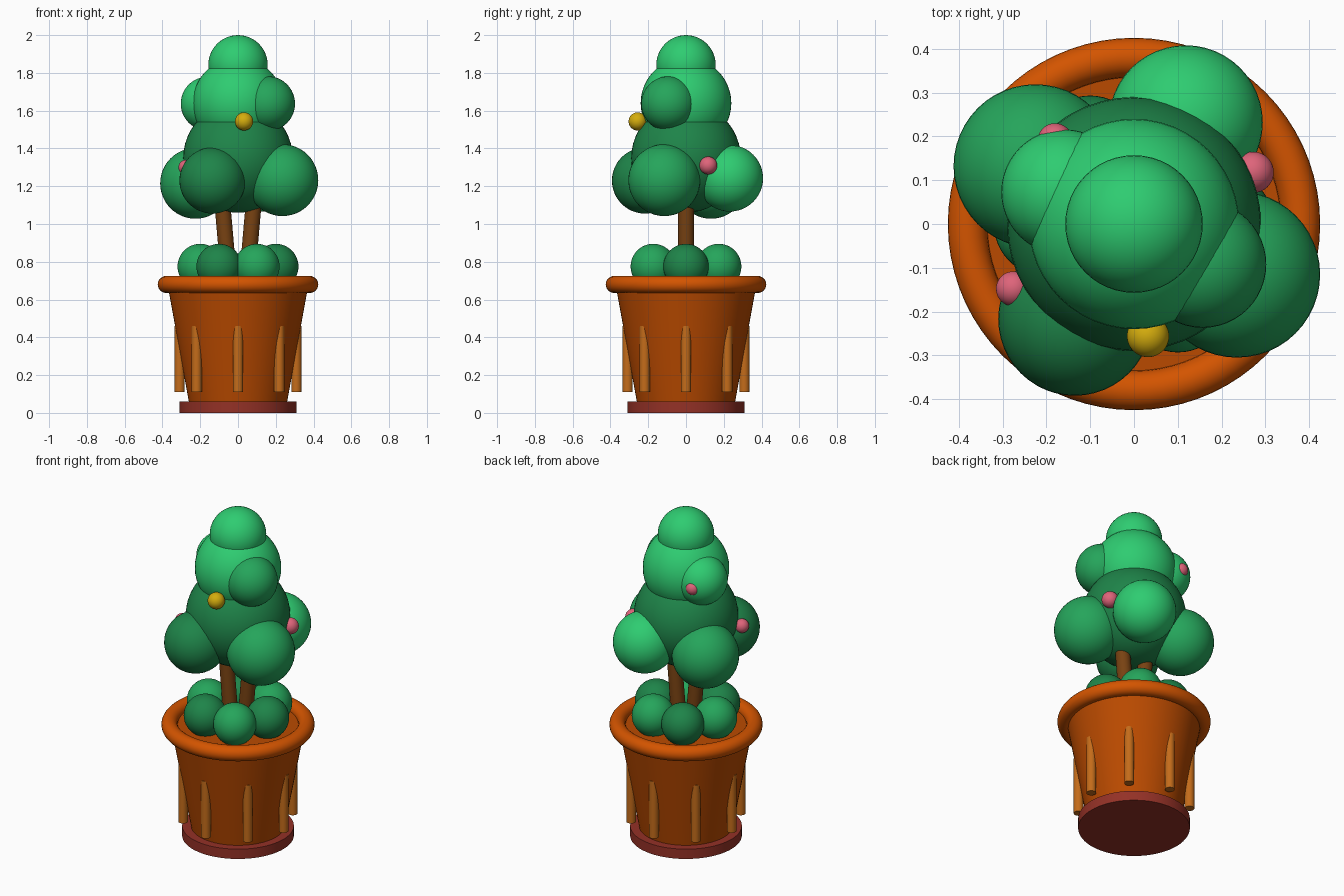
import bpy
from math import cos, sin, radians, pi
from mathutils import Vector

if "Cube" in bpy.data.objects:
    bpy.data.objects.remove(bpy.data.objects["Cube"], do_unlink=True)


def material(name, hex_code):
    """Flat material from an sRGB hex code, stored as linear values."""
    def linear(c):
        return c / 12.92 if c <= 0.04045 else ((c + 0.055) / 1.055) ** 2.4
    rgb = [linear(int(hex_code[i:i + 2], 16) / 255) for i in (0, 2, 4)]
    mat = bpy.data.materials.new(name)
    mat.use_nodes = True
    mat.diffuse_color = (*rgb, 1)
    mat.node_tree.nodes["Principled BSDF"].inputs["Base Color"].default_value = (*rgb, 1)
    return mat


dark = material("dark_leaf_green", "1E8449")
mid = material("mid_leaf_green", "25A55B")
light = material("light_leaf_green", "2ECC71")
terracotta = material("terracotta", "BA4A00")
rim_orange = material("rim_orange", "D35400")
saucer_red = material("saucer_red_brown", "943126")
bark = material("bark_brown", "784212")
ochre = material("ochre", "C46C1A")
yellow = material("berry_yellow", "D4AC0D")
pink = material("berry_pink", "DE647A")


def finish(name, mat):
    obj = bpy.context.object
    obj.name = name
    obj.data.materials.append(mat)
    bpy.ops.object.shade_smooth_by_angle(angle=radians(35))
    return obj


def ball(name, mat, x, y, z, r):
    bpy.ops.mesh.primitive_uv_sphere_add(segments=48, ring_count=24, radius=r, location=(x, y, z))
    return finish(name, mat)


def cone(name, mat, r_bottom, r_top, start, end, sides=64):
    """Capped cone or cylinder running between two points."""
    start, end = Vector(start), Vector(end)
    axis = end - start
    bpy.ops.mesh.primitive_cone_add(
        vertices=sides, radius1=r_bottom, radius2=r_top, depth=axis.length,
        location=(start + end) / 2, rotation=axis.to_track_quat("Z", "Y").to_euler())
    return finish(name, mat)


# Pot: saucer, tapered body and rounded rim
cone("saucer", saucer_red, 0.31, 0.31, (0, 0, 0), (0, 0, 0.06))
cone("pot_body", terracotta, 0.253, 0.373, (0, 0, 0.02), (0, 0, 0.68))
bpy.ops.mesh.primitive_torus_add(major_radius=0.38, minor_radius=0.045, major_segments=72,
                                 minor_segments=24, location=(0, 0, 0.68))
finish("pot_rim", rim_orange)

# Upright ribs that sink into the sloping pot wall
for i in range(8):
    a = i * pi / 4
    x, y = 0.309 * cos(a), 0.309 * sin(a)
    cone(f"pot_rib_{i + 1}", ochre, 0.027, 0.027, (x, y, 0.11), (x, y, 0.46), 24)

# Ring of low shrubs in the pot
for i in range(6):
    a = i * pi / 3
    ball(f"shrub_{i + 1}", mid if i % 2 else dark, 0.2 * cos(a), 0.2 * sin(a), 0.775, 0.12)

# Two trunks leaning apart
for side, name in ((1, "left_trunk"), (-1, "right_trunk")):
    cone(name, bark, 0.042, 0.042, (side * 0.04, 0, 0.62), (side * 0.095, 0, 1.25), 24)

# Crown: a stack of three, four low clumps, two high clumps
ball("crown_lower", dark, 0, 0, 1.35, 0.29)
ball("crown_middle", light, 0, 0, 1.64, 0.24)
ball("crown_top", light, 0, 0, 1.843, 0.157)
ball("clump_front_left", mid, 0.235, -0.115, 1.232, 0.19)
ball("clump_front_right", dark, -0.135, -0.217, 1.23, 0.175)
ball("clump_back_right", mid, -0.225, 0.132, 1.215, 0.187)
ball("clump_back_left", light, 0.118, 0.232, 1.242, 0.176)
ball("clump_high_right", light, -0.16, 0.073, 1.637, 0.143)
ball("clump_high_left", mid, 0.157, -0.092, 1.637, 0.145)

# Berries
ball("berry_front", yellow, 0.032, -0.256, 1.543, 0.048)
ball("berry_left", pink, 0.272, 0.118, 1.31, 0.047)
ball("berry_right", pink, -0.275, -0.148, 1.3, 0.04)
ball("berry_back", pink, -0.18, 0.19, 1.635, 0.04)
